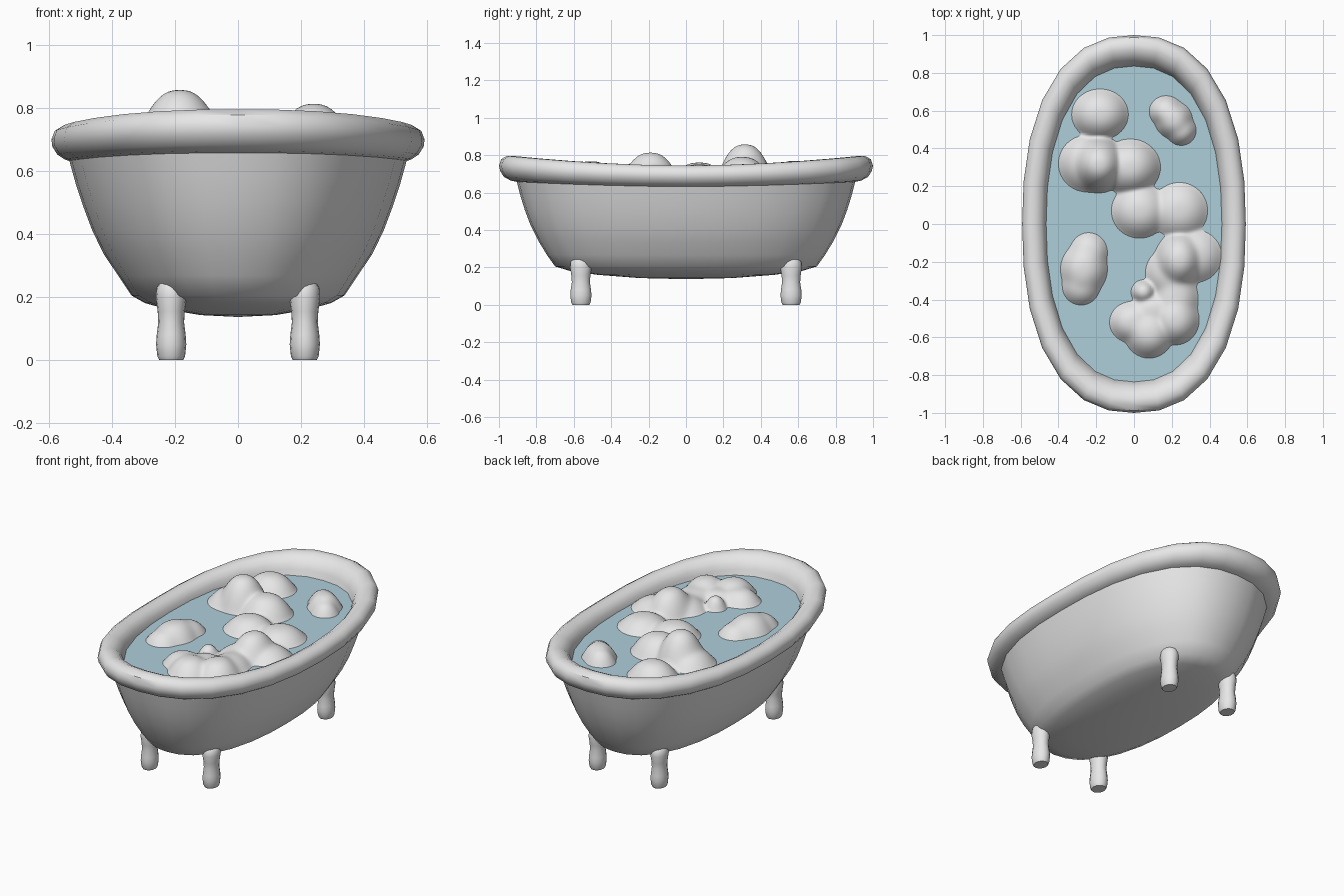
import bpy, bmesh, math
from mathutils import Vector

if "Cube" in bpy.data.objects:
    bpy.data.objects.remove(bpy.data.objects["Cube"])


def material(name, rgb):
    m = bpy.data.materials.new(name)
    m.diffuse_color = (*rgb, 1)
    m.use_nodes = True
    m.node_tree.nodes["Principled BSDF"].inputs["Base Color"].default_value = m.diffuse_color
    return m


WHITE = material("white enamel", (0.8, 0.8, 0.8))
BLUE = material("bath water blue", (0.42, 0.62, 0.70))
WATER_Z = .68


def finish(name, bm, mat, angle=40, recalc=True):
    if recalc:
        bmesh.ops.recalc_face_normals(bm, faces=bm.faces)
    me = bpy.data.meshes.new(name)
    bm.to_mesh(me)
    bm.free()
    me.materials.append(mat)
    ob = bpy.data.objects.new(name, me)
    bpy.context.collection.objects.link(ob)
    bpy.ops.object.select_all(action='DESELECT')
    ob.select_set(True)
    bpy.context.view_layer.objects.active = ob
    bpy.ops.object.shade_smooth_by_angle(angle=math.radians(angle))
    return ob


def skin(bm, profile, n, place):
    """Skin oval rings (rx, ry, z); a zero radius closes to a point."""
    rings = []
    for rx, ry, z in profile:
        count = n if rx > 0 else 1
        rings.append([bm.verts.new(place(rx, ry, z, math.tau * i / n)) for i in range(count)])
    for a, b in zip(rings, rings[1:]):
        for i in range(n):
            j = (i + 1) % n
            if len(a) == 1:
                bm.faces.new((a[0], b[i], b[j]))
            elif len(b) == 1:
                bm.faces.new((a[i], b[0], a[j]))
            else:
                bm.faces.new((a[i], b[i], b[j], a[j]))


# Tub: outer wall, rolled rim, inner wall; the plan is a slightly squared oval
TUB = [(0, 0, .137), (.12, .25, .143), (.22, .47, .160), (.295, .62, .181), (.338, .70, .205),
       (.378, .745, .265), (.425, .79, .335), (.462, .83, .41), (.492, .862, .49),
       (.515, .885, .56), (.535, .905, .632), (.55, .935, .637), (.573, .973, .652),
       (.589, .993, .677), (.592, 1.0, .70), (.582, .988, .727), (.555, .958, .744),
       (.52, .925, .744), (.49, .89, .728), (.474, .862, .705), (.465, .845, .68),
       (.44, .81, .55), (.36, .70, .30), (.25, .50, .22), (0, 0, .20)]


def oval(t, p=2.35):
    s, c = math.sin(t), math.cos(t)
    k = (abs(s) ** p + abs(c) ** p) ** (-1 / p)
    return s * k, c * k


def tub_point(rx, ry, z, t):
    x, y = oval(t)
    # The rim rises towards both ends, its top more than its underside
    w = .5 * max(0, z - .2) / .435 if z < .635 else min(1, .5 + (z - .635) / .19)
    return Vector((rx * x, ry * y, z + .052 * w * abs(y) ** 1.8))


bm = bmesh.new()
skin(bm, TUB, 28, tub_point)
finish("tub", bm, WHITE)

# Water surface
bm = bmesh.new()
ring = [oval(math.tau * i / 28) for i in range(28)]
bm.faces.new([bm.verts.new((.468 * x, .837 * y, WATER_Z)) for x, y in reversed(ring)])
finish("water", bm, BLUE, recalc=False)

# Four stubby feet
LEG = [(0, 0), (.038, 0), (.044, .012), (.048, .05), (.046, .08), (.041, .12), (.043, .155),
       (.049, .20), (.046, .23), (.033, .25), (.015, .259), (0, .261)]
for sx, side in ((-1, "left"), (1, "right")):
    for sy, end in ((-1, "front"), (1, "back")):
        bm = bmesh.new()
        skin(bm, [(r, r * 1.18, z) for r, z in LEG], 16,
             lambda rx, ry, z, t: Vector((sx * .212 + rx * math.sin(t),
                                          sy * .562 + ry * math.cos(t), z)))
        finish(f"{end}_{side}_leg", bm, WHITE, 50)


# Foam: a height field of softly merged domes (x, y, rx, ry, top z); it dips just below the water
def foam(name, domes, step=.012, blend=.012, deep=-.05):
    def height(x, y):
        total = 0
        for cx, cy, rx, ry, top in domes:
            r = math.hypot((x - cx) / rx, (y - cy) / ry)
            total += math.exp(max(deep, (top - WATER_Z) * (1 - r ** 2.5)) / blend)
        return blend * math.log(total / len(domes) + math.exp(deep / blend)) \
            + blend * math.log(len(domes)) * .85

    x0 = min(d[0] - d[2] for d in domes) - .04
    x1 = max(d[0] + d[2] for d in domes) + .04
    y0 = min(d[1] - d[3] for d in domes) - .04
    y1 = max(d[1] + d[3] for d in domes) + .04
    nx, ny = int((x1 - x0) / step) + 1, int((y1 - y0) / step) + 1
    bm = bmesh.new()
    grid = []
    for j in range(ny):
        row = []
        for i in range(nx):
            x, y = x0 + i * step, y0 + j * step
            row.append(bm.verts.new((x, y, WATER_Z + height(x, y))))
        grid.append(row)
    for j in range(ny - 1):
        for i in range(nx - 1):
            quad = (grid[j][i], grid[j][i + 1], grid[j + 1][i + 1], grid[j + 1][i])
            if max(v.co.z for v in quad) > WATER_Z - .002:
                bm.faces.new(quad)
    bmesh.ops.delete(bm, geom=[v for v in bm.verts if not v.link_faces], context='VERTS')
    finish(name, bm, WHITE, 180, recalc=False)


foam("large_foam", [
    (-.18, .58, .15, .135, .775), (-.25, .32, .15, .15, .77),
    (-.185, .315, .145, .15, .862), (-.02, .30, .16, .15, .795),
    (.03, .07, .15, .145, .765), (.24, .07, .15, .15, .755),
    (.32, -.17, .145, .14, .75), (.24, -.19, .13, .15, .818),
    (.20, -.26, .14, .14, .75), (.22, -.40, .12, .15, .75),
    (.05, -.36, .065, .065, .755), (.10, -.46, .12, .10, .745),
    (-.01, -.52, .12, .11, .755), (.08, -.58, .13, .13, .77), (.22, -.51, .125, .13, .772)])
foam("small_back_foam", [(.17, .595, .09, .085, .755), (.21, .55, .10, .10, .765),
                         (.25, .495, .08, .08, .745)])
foam("small_left_foam", [(-.24, -.15, .10, .105, .74), (-.265, -.24, .125, .14, .765),
                         (-.28, -.33, .10, .10, .74)])
